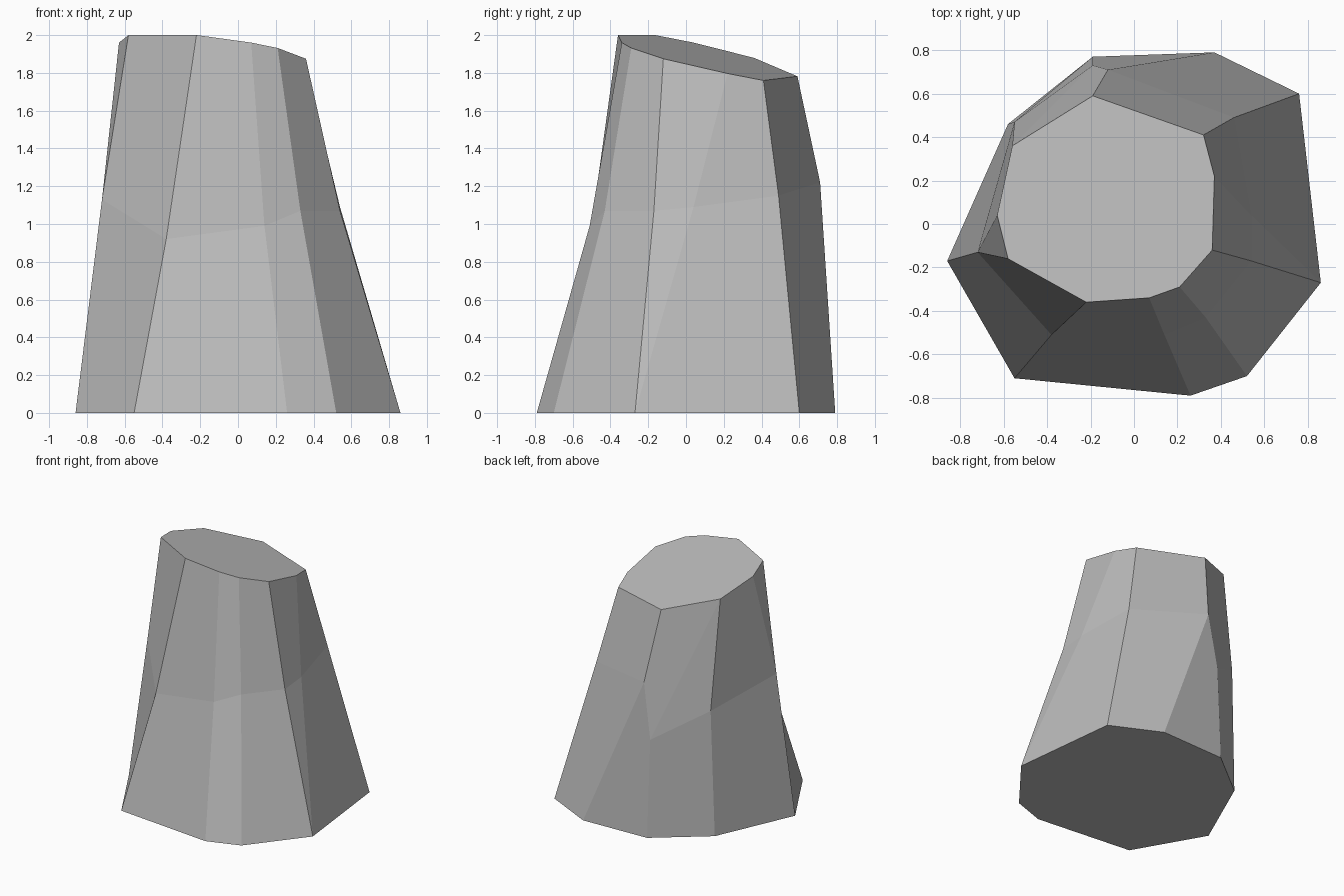
import bpy
import bmesh

# Remove the default cube only
default_cube = bpy.data.objects.get("Cube")
if default_cube:
    bpy.data.objects.remove(default_cube, do_unlink=True)


def flat_material(name, value):
    material = bpy.data.materials.new(name)
    material.use_nodes = True
    colour = (value, value, value, 1)
    material.diffuse_color = colour
    shader = material.node_tree.nodes["Principled BSDF"]
    shader.inputs["Base Color"].default_value = colour
    shader.inputs["Roughness"].default_value = 1
    return material


def top_height(x, y):
    """Height of the sloping plane that cuts off the top of the rock."""
    return 1.892 - 0.123 * x - 0.226 * y


# Each column is a ridge of the rock: base (x, y), waist (x, y, z), top (x, y)
columns = [
    ((-.86, -.17), (-.72, -.13, 1.13), (-.58, -.16)),
    ((-.55, -.71), (-.38, -.51, .92), (-.22, -.36)),
    ((.26, -.79), (.14, -.51, .99), (.07, -.34)),
    ((.52, -.70), (.33, -.43, 1.07), (.21, -.29)),
    ((.86, -.27), (.54, -.17, 1.07), (.36, -.12)),
    ((.86, -.27), (.54, .04, 1.09), (.37, .22)),
    ((.76, .60), (.46, .49, 1.15), (.32, .41)),
    ((.37, .79), (-.12, .71, 1.22), (-.19, .59)),
    ((-.19, .77), (-.19, .73, .78), (-.56, .36)),
    ((-.58, .46), (-.55, .47, 1.01), (-.56, .36)),
    ((-.86, -.17), (-.72, -.13, 1.13), (-.63, .04)),
]

# Rock body: ridges joined by facets, with shared corners collapsed
bm = bmesh.new()
shared = {}


def corner(point):
    if point not in shared:
        shared[point] = bm.verts.new(point)
    return shared[point]


ridges = []
for base, waist, top in columns:
    ridges.append([corner((*base, 0)), corner(waist),
                   corner((*top, top_height(*top)))])


def add_facet(corners):
    distinct = list(dict.fromkeys(corners))
    if len(distinct) > 2:
        bm.faces.new(distinct)


for index, ridge in enumerate(ridges):
    following = ridges[(index + 1) % len(ridges)]
    for low, high in ((0, 1), (1, 2)):
        add_facet([ridge[low], following[low], following[high], ridge[high]])

# Flat underside and sloping cap
add_facet([ridge[0] for ridge in reversed(ridges)])
add_facet([ridge[2] for ridge in ridges])
bmesh.ops.recalc_face_normals(bm, faces=bm.faces[:])

mesh = bpy.data.meshes.new("rock_pillar")
bm.to_mesh(mesh)
bm.free()
mesh.materials.append(flat_material("stone grey", 0.5))
rock = bpy.data.objects.new("rock_pillar", mesh)
bpy.context.collection.objects.link(rock)
